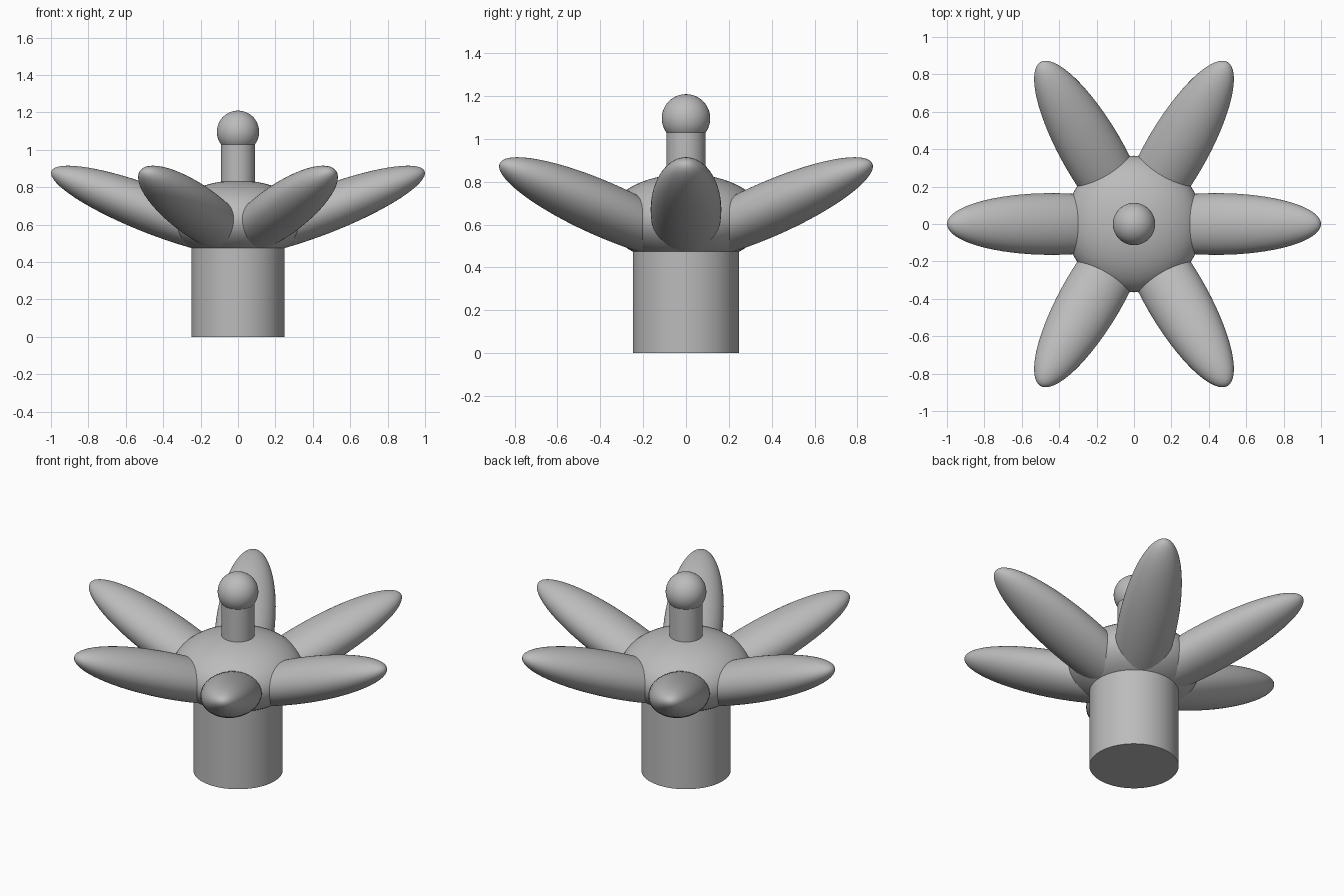
import bpy, math
from mathutils import Matrix

if "Cube" in bpy.data.objects:
    bpy.data.objects.remove(bpy.data.objects["Cube"])

grey = bpy.data.materials.new("plain_grey")
grey.diffuse_color = (0.5, 0.5, 0.5, 1)
grey.use_nodes = True
grey.node_tree.nodes["Principled BSDF"].inputs["Base Color"].default_value = grey.diffuse_color


def finish(name):
    ob = bpy.context.object
    ob.name = name
    ob.data.materials.append(grey)
    bpy.ops.object.shade_smooth_by_angle(angle=math.radians(35))
    return ob


def column(name, radius, z0, z1):
    bpy.ops.mesh.primitive_cylinder_add(vertices=64, radius=radius, depth=z1 - z0,
                                        location=(0, 0, (z0 + z1) / 2))
    return finish(name)


def ellipsoid(name, radii, placement):
    bpy.ops.mesh.primitive_uv_sphere_add(segments=64, ring_count=32, radius=1)
    ob = finish(name)
    # poles lie along the local x axis, so long shapes get neat tips
    turn = Matrix.Rotation(math.pi / 2, 4, 'Y') if radii[0] > 0.5 else Matrix()
    ob.data.transform(placement @ Matrix.Diagonal((*radii, 1)) @ turn)
    return ob


# Base, flattened flower centre, stem and ball
column("base", 0.248, 0.0, 0.476)
ellipsoid("flower_centre", (0.365, 0.365, 0.209), Matrix.Translation((0, 0, 0.627)))
column("stem", 0.091, 0.75, 1.06)
ellipsoid("ball", (0.113, 0.113, 0.113), Matrix.Translation((0, 0, 1.096)))

# Six upward tilted petals
for i in range(6):
    place = (Matrix.Rotation(math.radians(60 * i), 4, 'Z')
             @ Matrix.Translation((0.44, 0, 0.67))
             @ Matrix.Rotation(math.radians(-21.1), 4, 'Y'))
    ellipsoid(f"petal_{i + 1}", (0.598, 0.165, 0.125), place)
